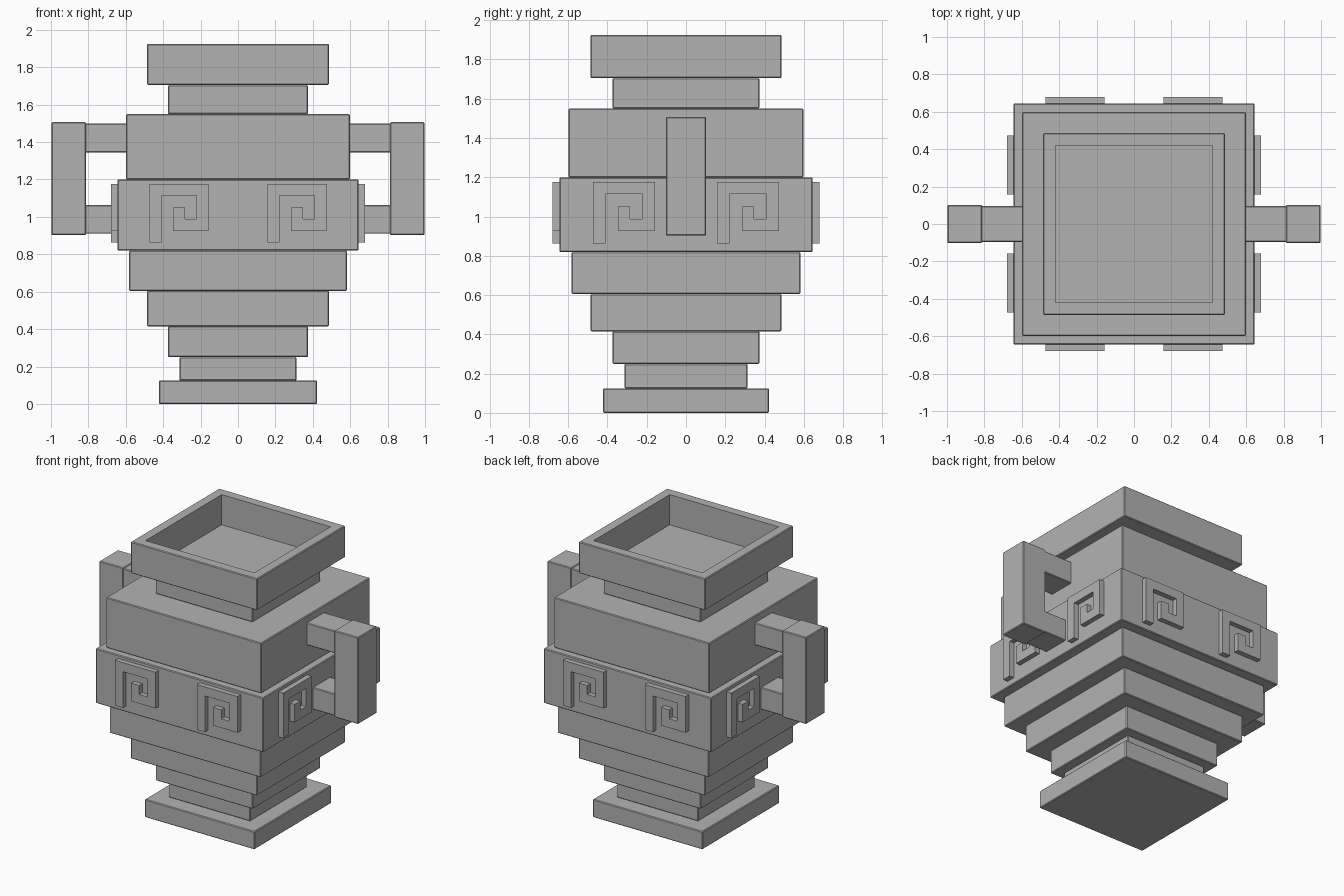
import bpy, bmesh
from math import pi
from mathutils import Matrix, Vector

if "Cube" in bpy.data.objects:
    bpy.data.objects.remove(bpy.data.objects["Cube"])

stone = bpy.data.materials.new("grey stone")
stone.diffuse_color = (0.45, 0.45, 0.45, 1)
stone.use_nodes = True
stone.node_tree.nodes["Principled BSDF"].inputs["Base Color"].default_value = stone.diffuse_color
BEVEL = 0.005


def finish(name, bm):
    bmesh.ops.recalc_face_normals(bm, faces=bm.faces)
    mesh = bpy.data.meshes.new(name)
    bm.to_mesh(mesh)
    bm.free()
    mesh.materials.append(stone)
    obj = bpy.data.objects.new(name, mesh)
    bpy.context.collection.objects.link(obj)
    return obj


def box_mesh(x0, x1, y0, y1, z0, z1):
    """Box with finely chamfered edges."""
    bm = bmesh.new()
    bmesh.ops.create_cube(bm, size=1)
    for v in bm.verts:
        v.co = Vector((x1 if v.co.x > 0 else x0,
                       y1 if v.co.y > 0 else y0,
                       z1 if v.co.z > 0 else z0))
    bmesh.ops.bevel(bm, geom=bm.edges[:], offset=BEVEL, segments=1,
                    affect='EDGES', profile=0.5)
    return bm


# Stepped square body: name, half width, bottom, top
tiers = [
    ("foot", 0.423, 0.0, 0.125),
    ("stem", 0.313, 0.125, 0.25),
    ("lower_step", 0.374, 0.25, 0.415),
    ("middle_step", 0.486, 0.415, 0.605),
    ("upper_step", 0.582, 0.605, 0.82),
    ("belly", 0.645, 0.82, 1.20),
    ("shoulder", 0.598, 1.20, 1.55),
    ("neck", 0.374, 1.55, 1.705),
]
for name, h, z0, z1 in tiers:
    finish(name, box_mesh(-h, h, -h, h, z0, z1))

# Rim with a square recess in the top
R, INNER, TOP, FLOOR = 0.486, 0.393, 1.925, 1.715
bm = box_mesh(-R, R, -R, R, 1.705, TOP)
top = max(bm.faces, key=lambda f: f.calc_center_median().z)
bmesh.ops.inset_region(bm, faces=[top], thickness=R - BEVEL - INNER)
floor = bmesh.ops.extrude_discrete_faces(bm, faces=[top])["faces"][0]
for v in floor.verts:
    v.co.z = FLOOR
finish("rim", bm)

# Handles on both sides: upright grip with two arms
for side, s in (("right", 1), ("left", -1)):
    for part, x0, x1, h, z0, z1 in (
            ("grip", 0.813, 0.997, 0.102, 0.903, 1.507),
            ("upper_arm", 0.59, 0.818, 0.096, 1.345, 1.50),
            ("lower_arm", 0.635, 0.818, 0.096, 0.91, 1.063)):
        a, b = sorted((s * x0, s * x1))
        finish(f"{side}_handle_{part}", box_mesh(a, b, -h, h, z0, z1))

# Raised square spirals, two on each side of the belly
spiral = [(0, 0), (0, 5), (5, 5), (5, 1), (2, 1), (2, 3),
          (3, 3), (3, 2), (4, 2), (4, 4), (1, 4), (1, 0)]
U = 0.0628
for i, side in enumerate(("front", "right", "back", "left")):
    for j, x0 in enumerate((-0.473, 0.159)):
        bm = bmesh.new()
        face = bm.faces.new([bm.verts.new((x0 + u * U, -0.64, 0.863 + v * U))
                             for u, v in spiral])
        ext = bmesh.ops.extrude_face_region(bm, geom=[face])["geom"]
        bmesh.ops.translate(bm, vec=(0, -0.04, 0),
                            verts=[g for g in ext if isinstance(g, bmesh.types.BMVert)])
        # extrude_face_region keeps no back cap issue here: it is buried in the belly
        bm.transform(Matrix.Rotation(i * pi / 2, 4, 'Z'))
        finish(f"{side}_spiral_{j + 1}", bm)
